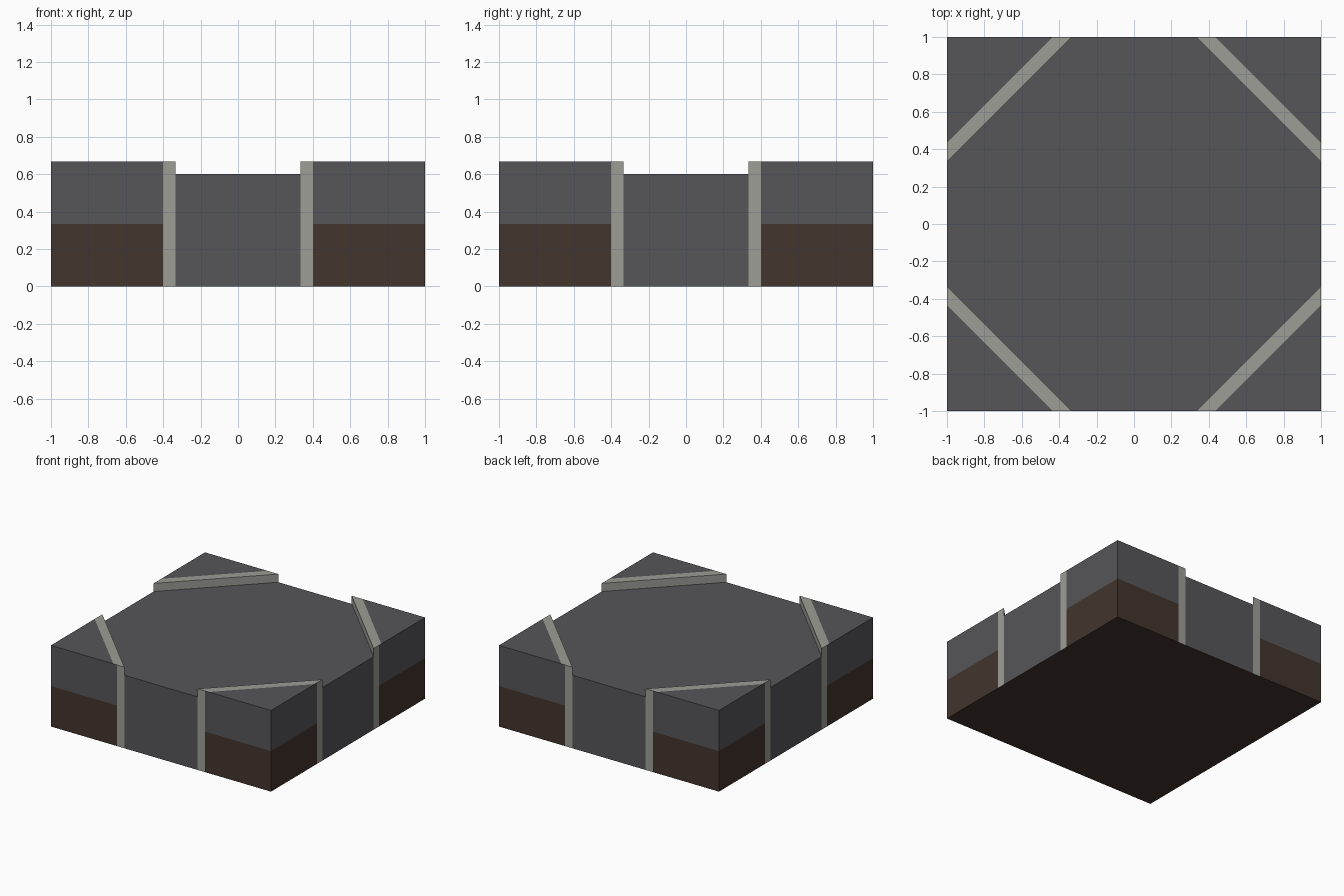
import bpy, bmesh

if "Cube" in bpy.data.objects:
    bpy.data.objects.remove(bpy.data.objects["Cube"])


def material(name, rgb):
    def lin(c):
        c /= 255
        return c / 12.92 if c <= 0.04045 else ((c + 0.055) / 1.055) ** 2.4
    m = bpy.data.materials.new(name)
    m.diffuse_color = (*[lin(c) for c in rgb], 1)
    m.use_nodes = True
    m.node_tree.nodes["Principled BSDF"].inputs["Base Color"].default_value = m.diffuse_color
    return m


ASPHALT = material("asphalt grey", (86, 85, 88))
KERB = material("kerb stone", (157, 157, 151))
SOIL = material("brown soil", (67, 53, 45))

A, B, C = 0.333, 0.40, 0.433      # kerb inner edge, side edge, top edge
ROAD_Z, TOP_Z, SOIL_Z = 0.60, 0.667, 0.333


def prism(name, pts, z0, z1, mats, rule, cut=None):
    """Extrude a plan outline; rule(face) picks the material slot."""
    bm = bmesh.new()
    base = bm.faces.new([bm.verts.new((x, y, z0)) for x, y in pts])
    ext = bmesh.ops.extrude_face_region(bm, geom=[base], use_keep_orig=True)
    top = [v for v in ext["geom"] if isinstance(v, bmesh.types.BMVert)]
    bmesh.ops.translate(bm, verts=top, vec=(0, 0, z1 - z0))
    bmesh.ops.recalc_face_normals(bm, faces=bm.faces)
    if cut:  # split only the top face along the plane (point, normal)
        f = [f for f in bm.faces if f.normal.z > 0.5]
        geom = f + list({e for q in f for e in q.edges}) + list({v for q in f for v in q.verts})
        bmesh.ops.bisect_plane(bm, geom=geom, plane_co=cut[0], plane_no=cut[1])
    bm.normal_update()
    for f in bm.faces:
        f.material_index = rule(f)
    me = bpy.data.meshes.new(name)
    bm.to_mesh(me)
    bm.free()
    for m in mats:
        me.materials.append(m)
    ob = bpy.data.objects.new(name, me)
    bpy.context.collection.objects.link(ob)
    return ob


def underside(f):
    return 1 if f.normal.z < -0.5 else 0


# Road: eight-sided slab reaching all four tile edges
prism("road", [(A, -1), (1, -A), (1, A), (A, 1), (-A, 1), (-1, A), (-1, -A), (-A, -1)],
      0, ROAD_Z, [ASPHALT, SOIL], underside)

for sx in (-1, 1):
    for sy in (-1, 1):
        tag = ("back" if sy > 0 else "front") + "_" + ("right" if sx > 0 else "left")

        def place(pts):
            return [(sx * x, sy * y) for x, y in pts]

        # Diagonal kerb, full height
        prism("kerb_" + tag, place([(A, 1), (B, 1), (1, B), (1, A)]),
              0, TOP_Z, [KERB, SOIL], underside)
        corner = place([(B, 1), (1, 1), (1, B)])

        # Pavement corner; the kerb colour runs a little further on its top
        def top_strip(f):
            c = f.calc_center_median()
            return 1 if f.normal.z > 0.5 and sx * c.x + sy * c.y < 1 + C else 0

        prism("pavement_" + tag, corner, SOIL_Z, TOP_Z, [ASPHALT, KERB], top_strip,
              cut=((sx * C, sy, TOP_Z), (sx * 0.70711, sy * 0.70711, 0)))
        # Soil under the pavement
        prism("soil_" + tag, corner, 0, SOIL_Z, [SOIL], lambda f: 0)
